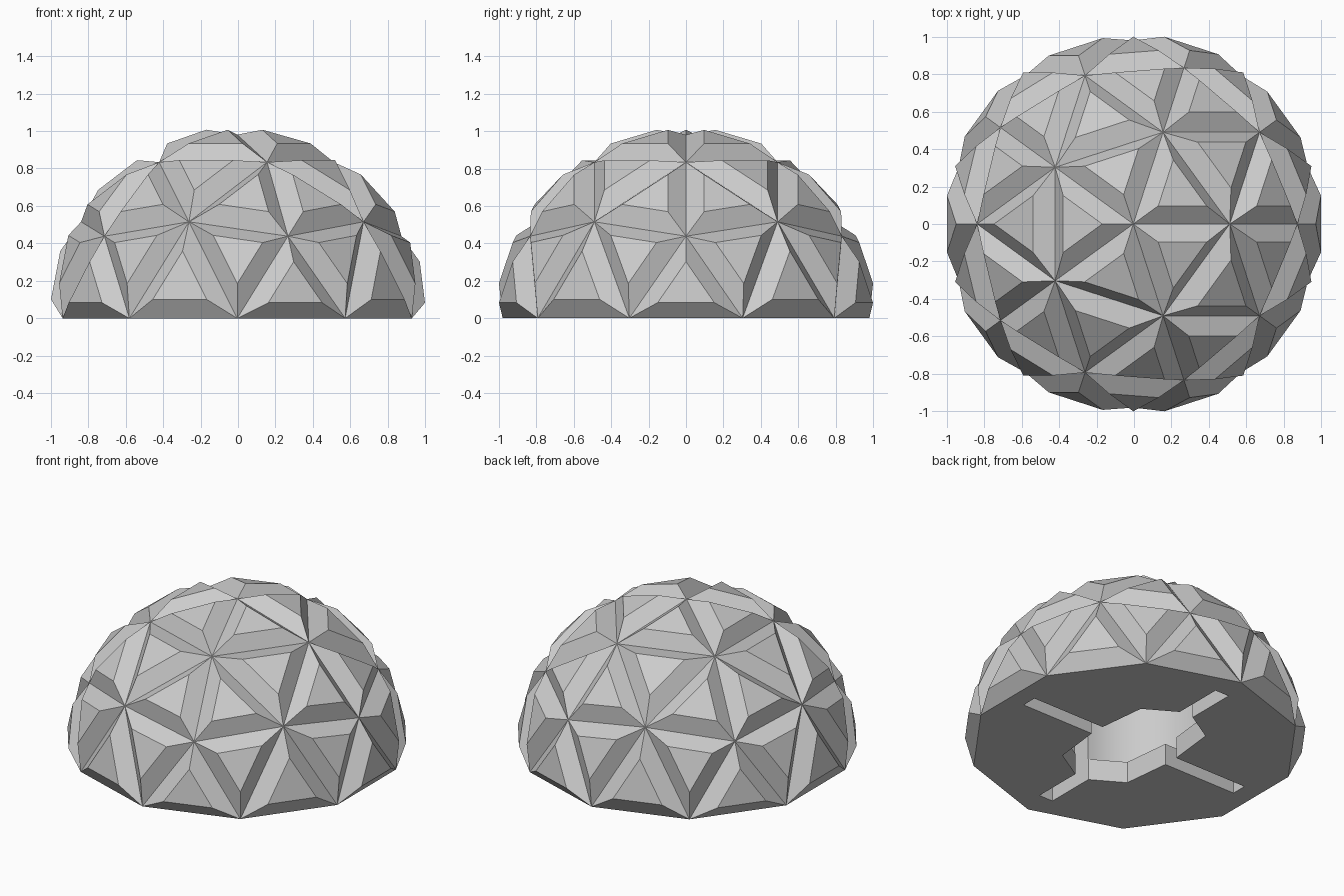
import bpy, bmesh, math
from mathutils import Vector

cube = bpy.data.objects.get("Cube")
if cube:
    bpy.data.objects.remove(cube)

RADIUS = 0.98      # sphere through the facet corners
RISE = 0.08        # height of each raised facet
SHIFT = -0.004     # keeps the outline centred on x

grey = bpy.data.materials.new("plain grey")
grey.use_nodes = True
grey.diffuse_color = (0.6, 0.6, 0.6, 1)
grey.node_tree.nodes["Principled BSDF"].inputs["Base Color"].default_value = (0.6, 0.6, 0.6, 1)


def make_object(name, bm):
    bmesh.ops.recalc_face_normals(bm, faces=bm.faces)
    mesh = bpy.data.meshes.new(name)
    bm.to_mesh(mesh)
    bm.free()
    mesh.materials.append(grey)
    obj = bpy.data.objects.new(name, mesh)
    bpy.context.collection.objects.link(obj)
    return obj


def prism(name, outline, bottom, top):
    bm = bmesh.new()
    face = bm.faces.new([bm.verts.new((x, y, bottom)) for x, y in outline])
    ext = bmesh.ops.extrude_face_region(bm, geom=[face])
    verts = [g for g in ext["geom"] if isinstance(g, bmesh.types.BMVert)]
    bmesh.ops.translate(bm, verts=verts, vec=(0, 0, top - bottom))
    return make_object(name, bm)


def rectangle(half_x, half_y):
    return [(-half_x, -half_y), (half_x, -half_y), (half_x, half_y), (-half_x, half_y)]


# Upper half of a geodesic sphere, closed by a flat base
bm = bmesh.new()
bmesh.ops.create_icosphere(bm, subdivisions=2, radius=RADIUS)
bmesh.ops.delete(bm, geom=[v for v in bm.verts if v.co.z < -0.01], context='VERTS')
for v in bm.verts:
    if v.co.z < 0.01:
        v.co.z = 0
triangles = list(bm.faces)
rim = [e for e in bm.edges if e.is_boundary]
bmesh.ops.contextual_create(bm, geom=rim)

# Raise each triangle into a truncated pyramid
for tri in triangles:
    corners = list(tri.verts)
    centre = tri.calc_center_median()
    normal = (corners[1].co - corners[0].co).cross(corners[2].co - corners[0].co).normalized()
    if normal.dot(centre) < 0:
        normal.negate()
    raised = [bm.verts.new(v.co.lerp(centre, 0.5) + normal * RISE) for v in corners]
    bm.faces.remove(tri)
    bm.faces.new(raised)
    for i in range(3):
        j = (i + 1) % 3
        bm.faces.new((corners[i], corners[j], raised[j], raised[i]))
bmesh.ops.translate(bm, verts=bm.verts, vec=(SHIFT, 0, 0))
dome = make_object("faceted_dome", bm)

# Opening in the base, round chamber above it and two crossed slots
quarter = [(0.29, 0), (0.25, 0.36), (0, 0.51), (-0.25, 0.36)]
opening = quarter + [(-x, -y) for x, y in quarter]
circle = [(0.485 * math.cos(a), 0.485 * math.sin(a))
          for a in (math.tau * i / 64 for i in range(64))]
cutters = [
    prism("opening_cutter", opening, -0.1, 0.2),
    prism("chamber_cutter", circle, 0.14, 0.65),
    prism("slot_cutter_x", rectangle(0.81, 0.05), -0.12, 0.3),
    prism("slot_cutter_y", rectangle(0.05, 0.81), -0.12, 0.3),
]
bpy.context.view_layer.objects.active = dome
for cutter in cutters:
    cutter.hide_render = True
    mod = dome.modifiers.new("cut", 'BOOLEAN')
    mod.operation = 'DIFFERENCE'
    mod.solver = 'EXACT'
    mod.object = cutter
    bpy.ops.object.modifier_apply(modifier=mod.name)
for cutter in cutters:
    bpy.data.objects.remove(cutter)

# Flat facets, smooth chamber wall
bpy.ops.object.select_all(action='DESELECT')
dome.select_set(True)
bpy.ops.object.shade_smooth_by_angle(angle=math.radians(12))
